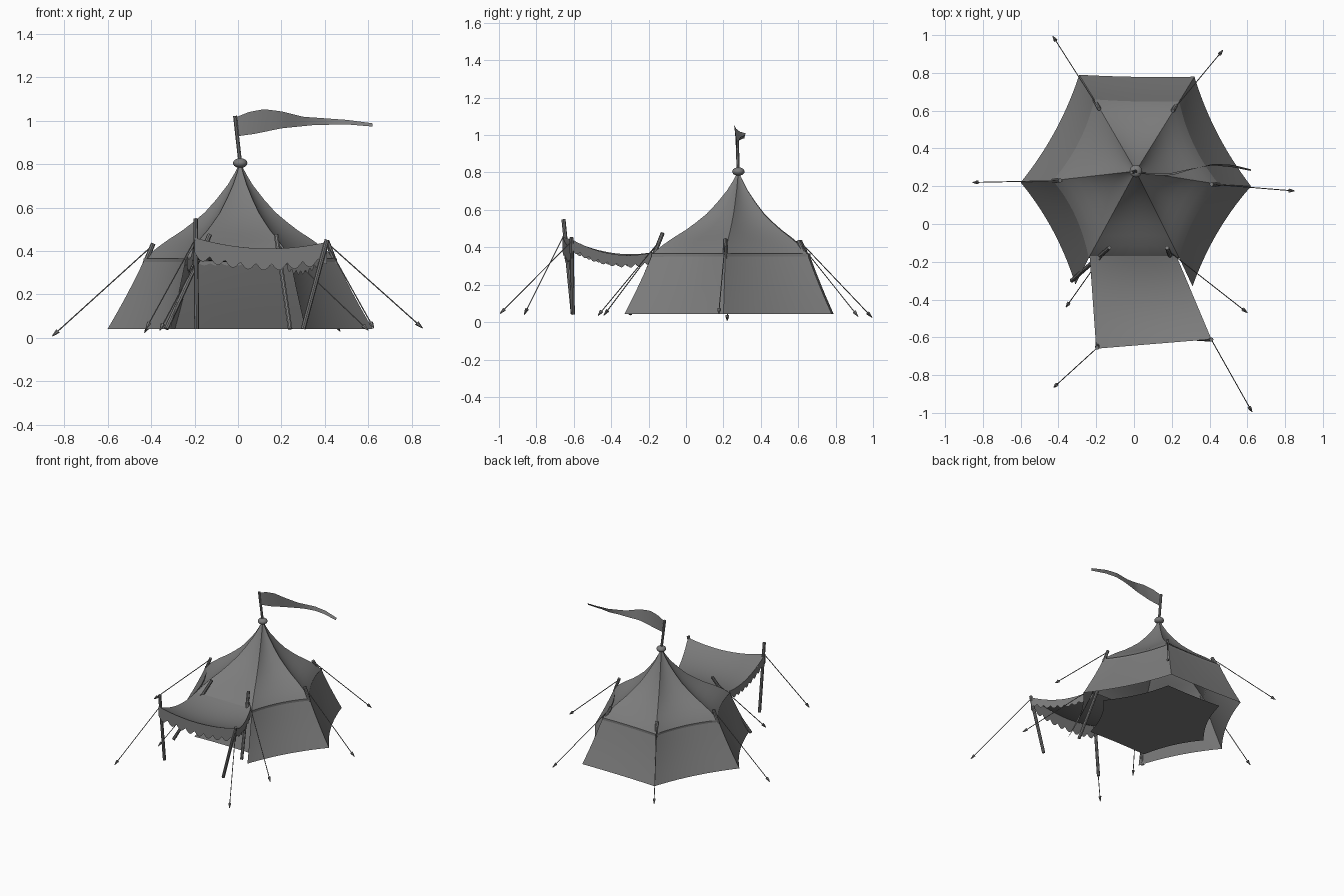
import bpy, bmesh, math
from mathutils import Vector, Matrix

if "Cube" in bpy.data.objects:
    bpy.data.objects.remove(bpy.data.objects["Cube"], do_unlink=True)

GREY = (0.2, 0.2, 0.2, 1)
mat = bpy.data.materials.new("canvas_grey")
mat.use_nodes = True
mat.diffuse_color = GREY
mat.node_tree.nodes["Principled BSDF"].inputs["Base Color"].default_value = GREY
mat.node_tree.nodes["Principled BSDF"].inputs["Roughness"].default_value = 0.9


def finish(name, bm, angle=35):
    mesh = bpy.data.meshes.new(name)
    bm.to_mesh(mesh)
    bm.free()
    mesh.materials.append(mat)
    ob = bpy.data.objects.new(name, mesh)
    bpy.context.collection.objects.link(ob)
    bpy.ops.object.select_all(action='DESELECT')
    ob.select_set(True)
    bpy.context.view_layer.objects.active = ob
    bpy.ops.object.shade_smooth_by_angle(angle=math.radians(angle))
    return ob


def sheet(name, rows, closed=False, angle=35):
    """Cloth surface through rows of points."""
    bm = bmesh.new()
    vs = [[bm.verts.new(p) for p in row] for row in rows]
    n = len(rows[0])
    for a, b in zip(vs, vs[1:]):
        for i in range(n if closed else n - 1):
            j = (i + 1) % n
            bm.faces.new((a[i], b[i], b[j], a[j]))
    bmesh.ops.remove_doubles(bm, verts=bm.verts, dist=0.0002)
    bmesh.ops.recalc_face_normals(bm, faces=bm.faces)
    return finish(name, bm, angle)


def rod(name, a, b, r1, r2=None, sides=8):
    a, b = Vector(a), Vector(b)
    d = b - a
    m = Matrix.Translation((a + b) / 2) @ d.to_track_quat('Z', 'Y').to_matrix().to_4x4()
    bm = bmesh.new()
    bmesh.ops.create_cone(bm, cap_ends=True, segments=sides, radius1=r1,
                          radius2=r1 if r2 is None else r2, depth=d.length, matrix=m)
    return finish(name, bm)


def interp(table, x):
    for (x0, y0), (x1, y1) in zip(table, table[1:]):
        if x <= x1:
            return y0 + (y1 - y0) * (x - x0) / (x1 - x0)
    return table[-1][1]


APEX = Vector((0.01, 0.28))
EAVE = [(-.24, -.18), (-.43, .23), (-.21, .66), (.24, .65), (.45, .21), (.24, -.18)]
BASE = [(-.31, -.32), (-.6, .22), (-.29, .79), (.32, .78), (.62, .2), (.31, -.33)]
GROUND, EAVE_Z = 0.042, 0.362
STEPS = 48


def outline(corners, closed):
    """Hexagon outline whose slanted sides sag towards the centre."""
    pts = []
    n = len(corners)
    for k in range(n if closed else n - 1):
        a, b = Vector(corners[k]), Vector(corners[(k + 1) % n])
        inward = (APEX - (a + b) / 2).normalized()
        sag = 0.03 if abs(a.y - b.y) > 0.1 else 0.006
        for i in range(STEPS):
            t = i / STEPS
            pts.append(a.lerp(b, t) + inward * sag * 4 * t * (1 - t))
    if not closed:
        pts.append(Vector(corners[-1]))
    return pts


def valance(name, top, width, depth):
    """Scalloped strip hanging from a line of points."""
    run, rows = 0, [[], [], []]
    for i, p in enumerate(top):
        if i:
            run += (p - top[i - 1]).length
        drop = depth * (0.68 + 0.32 * abs(math.sin(math.pi * run / width)))
        for row, f in zip(rows, (0, 0.5, 1)):
            row.append(p - Vector((0, 0, drop * f)))
    return sheet(name, rows)


# Roof: concave canopy rising to the peak
PROFILE = [(0, .80), (.06, .757), (.13, .705), (.25, .637), (.37, .578), (.5, .53),
           (.61, .493), (.75, .453), (.87, .415), (.95, .385), (1, EAVE_Z)]
ring = outline(EAVE, True)
roof_rows = []
for t, z in PROFILE:
    row = []
    for i, p in enumerate(ring):
        u = (i % STEPS) / STEPS
        dip = 0.05 * t * (1 - t) * 4 * u * (1 - u)
        q = APEX.lerp(p, max(t, 0.01))
        row.append(Vector((q.x, q.y, z - dip)))
    roof_rows.append(row)
sheet("roof", roof_rows, True, 50)

# Roof valance along every side but the entrance
hem = outline(EAVE, False)
valance("roof_valance", [Vector((*(APEX + (p - APEX) * 1.012), EAVE_Z + 0.004)) for p in hem],
        0.052, 0.032)

# Flaring side walls, open at the front
foot = outline(BASE, False)
walls = []
for k in range(7):
    s = k / 6
    f = s - 0.03 * math.sin(math.pi * s)
    walls.append([Vector((*a.lerp(b, f), EAVE_Z + (GROUND - EAVE_Z) * s))
                  for a, b in zip(hem, foot)])
sheet("walls", walls, False, 40)

# Ground sheet
bm = bmesh.new()
face = bm.faces.new([bm.verts.new((p.x, p.y, GROUND)) for p in ring])
face.normal_update()
if face.normal.z > 0:
    face.normal_flip()
bmesh.ops.triangulate(bm, faces=[face])
finish("ground_sheet", bm)


# Awning: sagging canopy over the entrance
def awning(u, v):
    back = Vector((-.235, -.17, .375)).lerp(Vector((.225, -.17, .375)), u)
    front = Vector((-.2, -.66, .462)).lerp(Vector((.41, -.61, .442)), u)
    p = back.lerp(front, v)
    p.z -= 0.045 * 4 * v * (1 - v) + 0.04 * v * 4 * u * (1 - u)
    return p


N = 60
sheet("awning", [[awning(i / 20, j / 16) for i in range(21)] for j in range(17)])
valance("awning_front_valance", [awning(i / N, 1) for i in range(N + 1)], 0.072, 0.1)
for side, u in (("right", 0), ("left", 1)):
    valance("awning_%s_valance" % side, [awning(u, i / N) for i in range(N + 1)], 0.055, 0.066)

# Awning poles
rod("awning_right_pole", (-.19, -.605, GROUND), (-.195, -.655, .55), .011)
rod("awning_left_pole", (.3, -.605, GROUND), (.41, -.612, .452), .011)

# Tent poles poking through the roof: foot, top and stake tip
POLES = {
    "front_right": ((-.33, -.3, GROUND), (-.13, -.125, .475), (-.36, -.44, .035)),
    "front_left": ((.24, -.3, GROUND), (.175, -.125, .475), (.6, -.47, .035)),
    "side_right": ((-.43, .23, .34), (-.39, .23, .435), (-.855, .22, .008)),
    "side_left": ((.45, .21, .34), (.41, .21, .445), (.85, .175, .045)),
    "back_right": ((-.21, .655, .34), (-.185, .61, .435), (-.43, .995, .025)),
    "back_left": ((.235, .645, .34), (.205, .6, .435), (.47, .92, .03)),
}
guys = [("awning_right", (-.2, -.66, .45), (-.425, -.865, .04)),
        ("awning_left", (.41, -.613, .43), (.625, -.995, .045))]
for name, (low, top, tip) in POLES.items():
    rod(name + "_pole", low, top, .011)
    guys.append((name, Vector(top).lerp(Vector(low), 0.1), tip))

# Guy ropes and stakes
for name, start, tip in guys:
    start, tip = Vector(start), Vector(tip)
    d = (tip - start).normalized()
    rod(name + "_rope", start, tip - d * 0.02, .0028, sides=6)
    rod(name + "_stake", tip - d * 0.036, tip, .011, .002, sides=6)

# Finial and flagpole
bm = bmesh.new()
bmesh.ops.create_uvsphere(bm, u_segments=20, v_segments=12, radius=.033,
                          matrix=Matrix.Translation((.01, .28, .805)) @ Matrix.Diagonal((1, 1, .68, 1)))
finish("finial", bm, 60)
rod("flagpole", (.012, .28, .79), (-.014, .272, 1.022), .009)

# Waving pennant
UPPER = [(-.012, 1.015), (.05, 1.04), (.12, 1.053), (.2, 1.043), (.3, 1.018), (.4, 1.011),
         (.5, 1.004), (.62, .988)]
LOWER = [(-.005, .928), (.08, .94), (.2, .965), (.35, .98), (.5, .983), (.62, .973)]
SWAY = [(-.012, .273), (.1, .263), (.2, .264), (.3, .29), (.42, .315), (.52, .307), (.62, .285)]
flag = []
for k in range(5):
    f = k / 4
    row = []
    for i in range(33):
        x = -.01 + .63 * i / 32
        row.append((x, interp(SWAY, x) + .012 * (f - .5) * math.sin(x * 9),
                    interp(UPPER, x) * (1 - f) + interp(LOWER, x) * f))
    flag.append(row)
sheet("pennant", flag)
